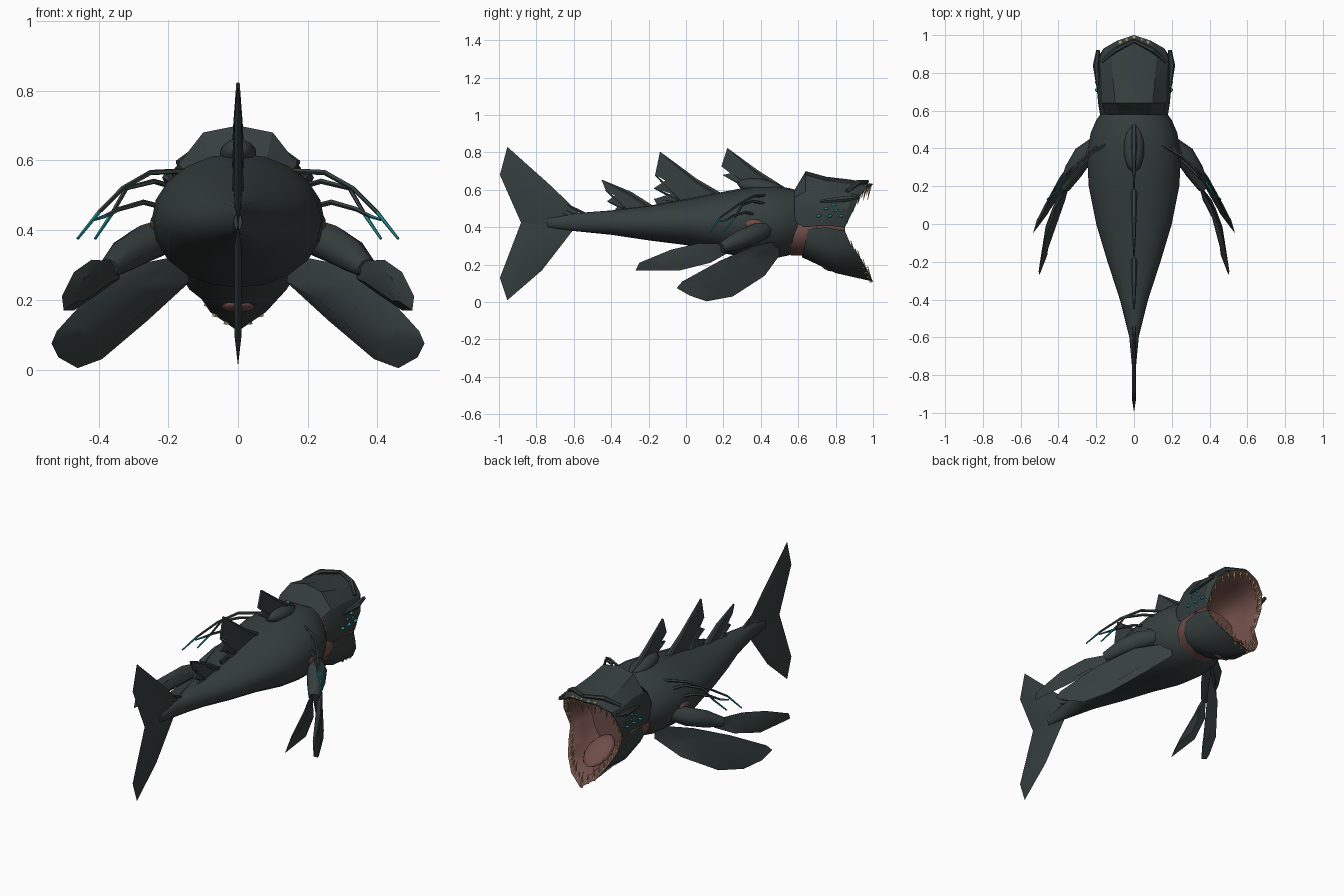
import bpy, bmesh, math
from mathutils import Vector, Matrix

if "Cube" in bpy.data.objects:
    bpy.data.objects.remove(bpy.data.objects["Cube"])


def material(name, r, g, b):
    m = bpy.data.materials.new(name)
    m.use_nodes = True
    m.diffuse_color = (r, g, b, 1)
    node = next(n for n in m.node_tree.nodes if n.type == "BSDF_PRINCIPLED")
    node.inputs["Base Color"].default_value = (r, g, b, 1)
    node.inputs["Roughness"].default_value = 0.8
    return m


skin = material("dark slate skin", .036, .05, .048)
flesh = material("brown flesh", .16, .075, .065)
ivory = material("ivory", .42, .32, .16)
teal = material("teal glow", .015, .24, .26)


def finish(name, bm, mats, smooth=None, recalc=True):
    """Turn a bmesh into an object, smooth below the given angle."""
    if recalc:
        bmesh.ops.recalc_face_normals(bm, faces=bm.faces[:])
    mesh = bpy.data.meshes.new(name)
    bm.to_mesh(mesh)
    bm.free()
    for m in mats:
        mesh.materials.append(m)
    if smooth:
        mesh.shade_smooth()
        mesh.set_sharp_from_angle(angle=math.radians(smooth))
    obj = bpy.data.objects.new(name, mesh)
    bpy.context.scene.collection.objects.link(obj)
    return obj


def loft(name, rings, mats, closed=True, caps=True, smooth=None, glow_from=None):
    """Skin a row of rings; faces from row glow_from take the second colour."""
    bm = bmesh.new()
    rows = [[bm.verts.new(p) for p in ring] for ring in rings]
    n = len(rows[0])
    for i, (a, b) in enumerate(zip(rows, rows[1:])):
        for j in range(n if closed else n - 1):
            k = (j + 1) % n
            face = bm.faces.new((a[j], a[k], b[k], b[j]))
            if glow_from is not None and i >= glow_from:
                face.material_index = 1
    if closed and caps:
        bm.faces.new(rows[0])
        bm.faces.new(rows[-1]).material_index = 0 if glow_from is None else 1
    return finish(name, bm, mats, smooth)


def ellipse(y, rx, top, bottom, n=20):
    mid, rz = (top + bottom) / 2, (top - bottom) / 2
    turns = [math.tau * i / n for i in range(n)]
    return [(rx * math.sin(t), y, mid + rz * math.cos(t)) for t in turns]


def tube(name, path, radii, mats, n=6, **options):
    path = [Vector(p) for p in path]
    rings = []
    for i, p in enumerate(path):
        along = path[min(i + 1, len(path) - 1)] - path[max(i - 1, 0)]
        side = along.cross(Vector((0, 0, 1))).normalized()
        up = side.cross(along).normalized()
        rings.append([p + radii[i] * (side * math.cos(math.tau * k / n) + up * math.sin(math.tau * k / n))
                      for k in range(n)])
    return loft(name, rings, mats, **options)


def blade(name, outline, thick, mat):
    """Fin with a sharp rim and a raised middle on both sides."""
    pts = [Vector(p) for p in outline]
    mid = sum(pts, Vector()) / len(pts)
    normal = sum(((p - mid).cross(q - mid) for p, q in zip(pts, pts[1:] + pts[:1])), Vector()).normalized()
    bm = bmesh.new()
    rim = [bm.verts.new(p) for p in pts]
    for side in (1, -1):
        inner = [bm.verts.new(mid + (p - mid) * .6 + normal * thick * side) for p in pts]
        for j in range(len(rim)):
            k = (j + 1) % len(rim)
            bm.faces.new((rim[j], rim[k], inner[k], inner[j]))
        bm.faces.new(inner)
    return finish(name, bm, [mat], 40)


def blob(name, center, size, mat, tilt=0):
    bm = bmesh.new()
    bmesh.ops.create_icosphere(bm, subdivisions=2, radius=1)
    bm.transform(Matrix.Translation(center) @ Matrix.Rotation(tilt, 4, "X") @ Matrix.Diagonal((*size, 1)))
    return finish(name, bm, [mat], 60)


def arc(half):
    """Mirror half a cross-section, given from the side to the middle."""
    return half + [(-x, y, z) for x, y, z in reversed(half[:-1])]


def sample(line, t):
    f = t * (len(line) - 1)
    i = min(int(f), len(line) - 2)
    return Vector(line[i]).lerp(Vector(line[i + 1]), f - i)


# Body: station, half width, top, bottom
body = [(-.74, .012, .45, .4), (-.6, .025, .475, .38), (-.4, .075, .49, .36),
        (-.2, .14, .515, .33), (0, .2, .55, .305), (.2, .24, .59, .26),
        (.36, .248, .62, .235), (.48, .23, .62, .235), (.55, .2, .61, .25), (.62, .15, .59, .28)]
loft("body", [ellipse(*s) for s in body], [skin], smooth=50)
loft("neck_flesh", [ellipse(y, r, .5, .25) for y, r in ((.56, .16), (.62, .175), (.7, .165))], [flesh], smooth=50)

# Upper head and lower jaw shells
upper = [
    [(.17, .58, .43), (.18, .58, .5), (.15, .58, .56), (.08, .58, .6), (0, .58, .6)],
    [(.18, .63, .4), (.19, .64, .5), (.17, .64, .59), (.1, .64, .68), (0, .64, .7)],
    [(.18, .75, .41), (.2, .75, .5), (.17, .75, .59), (.11, .75, .65), (0, .75, .67)],
    [(.18, .84, .4), (.2, .87, .5), (.18, .88, .58), (.12, .88, .63), (0, .88, .655)],
    [(.18, .85, .4), (.18, .9, .5), (.16, .93, .57), (.09, .97, .615), (0, 1, .63)]]
lower = [
    [(.17, .65, .39), (.17, .64, .33), (.14, .63, .28), (.07, .62, .25), (0, .62, .24)],
    [(.18, .75, .4), (.18, .76, .3), (.14, .77, .23), (.07, .79, .175), (0, .8, .155)],
    [(.17, .85, .38), (.16, .88, .31), (.13, .93, .24), (.08, .97, .165), (0, 1, .11)]]
loft("upper_head", [arc(r) for r in upper], [skin], closed=False, smooth=25)
loft("lower_jaw", [arc(r) for r in lower], [skin], closed=False, smooth=40)

# Mouth lining runs from the lips back to the throat
top_lip, low_lip = arc(upper[-1]), arc(lower[-1])
lip = top_lip + low_lip[::-1]


def lining(scale, back):
    return [(x * scale, y + (.62 - y) * back, .42 + (z - .42) * scale) for x, y, z in lip]


bm = bmesh.new()
rows = [[bm.verts.new(p) for p in lining(*s)] for s in ((1, 0), (.93, .04), (.85, .4), (.7, .75), (.4, 1))]
for a, b in zip(rows, rows[1:]):
    for j in range(len(a)):
        k = (j + 1) % len(a)
        bm.faces.new((a[k], a[j], b[j], b[k]))
bm.faces.new(rows[-1])
bmesh.ops.recalc_face_normals(bm, faces=bm.faces[:])
if sum(f.normal.y for f in bm.faces) < 0:
    bmesh.ops.reverse_faces(bm, faces=bm.faces[:])
finish("mouth_lining", bm, [flesh], 50, recalc=False)
blob("tongue", (0, .82, .26), (.08, .12, .025), flesh, -.5)
blob("chin_mark", (0, .755, .18), (.05, .03, .01), flesh, -.45)

# Teeth along both lips
bm = bmesh.new()
for line, sign, count in ((top_lip, -1, 19), (low_lip, 1, 19)):
    for i in range(count):
        t = (i + .5) / count
        root = sample(line, t)
        front = 1 - abs(2 * t - 1)
        length = (.04 + .05 * front) * (1 if i % 2 else .7)
        aim = Vector((-root.x * 2, -.2, sign)).normalized()
        root = Vector((root.x * .96, root.y - .012, root.z))
        turn = aim.to_track_quat("Z", "Y").to_matrix().to_4x4()
        bmesh.ops.create_cone(bm, cap_ends=True, segments=5, radius1=.009, radius2=.001, depth=length,
                              matrix=Matrix.Translation(root + aim * length * .45) @ turn)
finish("teeth", bm, [ivory])


def fin_plate(name, outline, thick):
    """Upright fin on the middle plane, outline in side coordinates."""
    bm = bmesh.new()
    face = bm.faces.new([bm.verts.new((-thick, y, z)) for y, z in outline])
    out = bmesh.ops.extrude_face_region(bm, geom=[face])["geom"]
    for v in out:
        if isinstance(v, bmesh.types.BMVert):
            v.co.x = thick
    finish(name, bm, [skin])


# Three ragged back fins, each with spines
fins = {
    "front": [(.52, .6), (.37, .7), (.22, .82), (.19, .73), (.24, .69), (.2, .68), (.29, .63), (.3, .57)],
    "middle": [(.18, .57), (.05, .65), (-.14, .8), (-.165, .68), (-.11, .65), (-.17, .61),
               (-.08, .58), (-.17, .55), (-.15, .51)],
    "rear": [(-.18, .5), (-.3, .58), (-.45, .65), (-.43, .6), (-.38, .57), (-.42, .54), (-.36, .52), (-.39, .48)]}
for name, outline in fins.items():
    fin_plate(name + "_back_fin", outline, .006)
    start, tip = outline[0], outline[2]
    tube(name + "_fin_spine", [(0, *start), (0, *outline[1]), (0, *tip)], [.018, .014, .005], [skin])
    root = Vector((0, *outline[-1])).lerp(Vector((0, *start)), .4)
    for k, notch in enumerate(outline[3:-1:2]):
        tube(f"{name}_fin_ray_{k}", [root, (0, *notch)], [.012, .004], [skin])
blob("fin_hump", (0, .4, .615), (.055, .13, .045), skin, -.15)

# Tail lobes and the small barbs before them
blade("upper_tail_lobe", [(0, -.6, .4), (0, -.575, .48), (0, -.72, .62), (0, -.955, .83),
                          (0, -.995, .68), (0, -.88, .42)], .01, skin)
blade("lower_tail_lobe", [(0, -.6, .39), (0, -.88, .43), (0, -.995, .13), (0, -.955, .01), (0, -.77, .17)], .01, skin)
for k in range(3):
    y = -.52 - .05 * k
    tube(f"tail_barb_{k}", [(0, y, .46), (0, y - .13, .53 - .01 * k)], [.012, .003], [skin])

# Parts that come in pairs
tendrils = [
    [(.15, .42, .57), (.25, .36, .565), (.33, .28, .52), (.4, .18, .45), (.46, .13, .375)],
    [(.17, .45, .52), (.24, .36, .54), (.32, .3, .52), (.36, .26, .45), (.41, .2, .375)],
    [(.19, .4, .46), (.27, .32, .48), (.34, .25, .46), (.38, .22, .44), (.41, .18, .43)]]
big_fin = [(.15, .5, .33), (.3, .36, .3), (.42, .18, .22), (.52, -.02, .11), (.535, -.05, .075),
           (.515, .02, .035), (.46, .11, .004), (.39, .25, .03), (.26, .42, .14), (.14, .5, .25)]
small_fin = [(.34, .23, .31), (.42, .07, .315), (.47, -.08, .28), (.505, -.25, .21),
             (.5, -.27, .17), (.47, -.03, .17), (.41, .13, .21), (.34, .22, .26)]
spots = [(.71, .46), (.75, .5), (.77, .46), (.8, .49), (.83, .46), (.79, .52)]
for side, s in (("left", 1), ("right", -1)):
    def flip(points):
        return [(s * x, y, z) for x, y, z in points]
    blade(side + "_big_fin", flip(big_fin), .014, skin)
    blade(side + "_small_fin", flip(small_fin), .014, skin)
    tube(side + "_fin_arm", flip([(.19, .42, .39), (.27, .36, .36), (.32, .28, .33), (.37, .19, .29)]),
         [.05, .055, .05, .03], [skin], n=8, smooth=50)
    for k, path in enumerate(tendrils):
        tube(f"{side}_tendril_{k}", flip(path), [.008, .008, .007, .006, .004], [skin, teal], n=5, glow_from=3)
    for k, (y, z) in enumerate(spots):
        blob(f"{side}_glow_spot_{k}", (s * .194, y, z), (.012, .014, .007), teal, .3)
    blob(side + "_gill_patch", (s * .238, .36, .42), (.014, .05, .025), flesh)
    # Brow ridge over the eye line
    tube(side + "_brow", flip([(.19, .72, .54), (.2, .84, .55), (.19, .92, .56)]), [.008, .018, .01], [skin])
    tube(side + "_snout_ridge", flip([(.17, .86, .59), (.1, .92, .64), (0, .97, .645)]), [.012, .014, .01], [skin])
